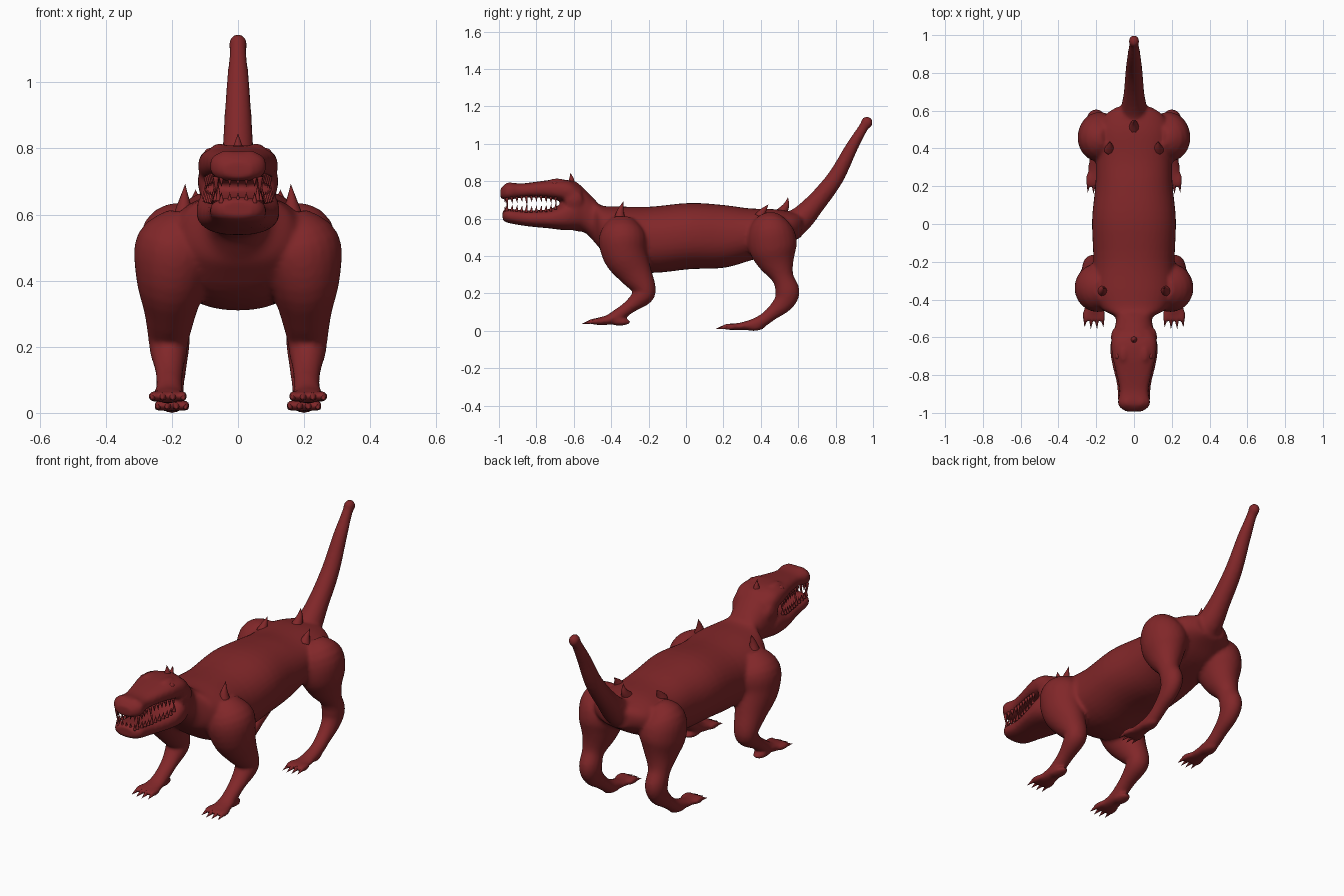
import bpy
import bmesh
import math
from mathutils import Vector, Matrix

default = bpy.data.objects.get("Cube")
if default:
    bpy.data.objects.remove(default, do_unlink=True)

# One hide colour for the whole creature
HIDE = (0.22, 0.02, 0.022, 1.0)
hide = bpy.data.materials.new("dark red hide")
hide.use_nodes = True
hide.diffuse_color = HIDE
bsdf = hide.node_tree.nodes["Principled BSDF"]
bsdf.inputs["Base Color"].default_value = HIDE
bsdf.inputs["Roughness"].default_value = 0.7


def catmull(p0, p1, p2, p3, t):
    """Smooth blend between two neighbouring section rows."""
    return [0.5 * (2 * b + (c - a) * t + (2 * a - 5 * b + 4 * c - d) * t * t
                   + (3 * b - a - 3 * c + d) * t ** 3)
            for a, b, c, d in zip(p0, p1, p2, p3)]


def loft(bm, rows, axis=None, power=2.0, steps=4, sides=20):
    """Skin rows of (x, y, z, half width, half depth) into a closed tube."""
    dense = []
    last = len(rows) - 1
    for i in range(last):
        quad = [rows[max(i - 1, 0)], rows[i], rows[i + 1], rows[min(i + 2, last)]]
        dense += [catmull(*quad, k / steps) for k in range(steps)]
    dense.append(list(rows[-1]))
    centres = [Vector(r[:3]) for r in dense]
    rings = []
    for i, row in enumerate(dense):
        ahead = centres[min(i + 1, len(dense) - 1)] - centres[max(i - 1, 0)]
        tangent = Vector(axis) if axis else ahead.normalized()
        normal = tangent.cross(Vector((1, 0, 0))).normalized()
        side = normal.cross(tangent)
        ring = []
        for k in range(sides):
            c, s = math.cos(math.tau * k / sides), math.sin(math.tau * k / sides)
            u = math.copysign(abs(c) ** (2 / power), c) * max(row[3], 0.0005)
            v = math.copysign(abs(s) ** (2 / power), s) * max(row[4], 0.0005)
            ring.append(bm.verts.new(centres[i] + side * u + normal * v))
        rings.append(ring)
    for a, b in zip(rings, rings[1:]):
        for k in range(sides):
            n = (k + 1) % sides
            bm.faces.new((a[k], a[n], b[n], b[k]))
    bm.faces.new(rings[0][::-1])
    bm.faces.new(rings[-1])


def along_y(rows):
    """Rows of (y, z, half width, half height) on the centre line."""
    return [(0, *r) for r in rows]


def blob(bm, centre, size):
    m = Matrix.Translation(centre) @ Matrix.Diagonal((*size, 1))
    bmesh.ops.create_uvsphere(bm, u_segments=16, v_segments=10, radius=1, matrix=m)


def spike(bm, base, tip, radius, bend=0.0):
    """Tapered spike whose middle bows along y."""
    base, tip = Vector(base), Vector(tip)
    mid = base.lerp(tip, 0.5) + Vector((0, bend, 0))
    loft(bm, [(*base, radius, radius), (*mid, radius * 0.5, radius * 0.55),
              (*tip, 0, 0)], steps=4, sides=10)


def finish(name, bm):
    bmesh.ops.recalc_face_normals(bm, faces=bm.faces[:])
    for f in bm.faces:
        f.smooth = True
    mesh = bpy.data.meshes.new(name)
    bm.to_mesh(mesh)
    bm.free()
    mesh.materials.append(hide)
    obj = bpy.data.objects.new(name, mesh)
    bpy.context.collection.objects.link(obj)
    return obj


ALONG = (0, 1, 0)
body = bmesh.new()
claws = bmesh.new()

# Skull, neck, barrel and rump
loft(body, along_y([
    (-0.65, 0.68, 0.09, 0.085), (-0.6, 0.67, 0.115, 0.132), (-0.54, 0.64, 0.1, 0.115),
    (-0.49, 0.59, 0.1, 0.115), (-0.45, 0.55, 0.17, 0.12), (-0.35, 0.505, 0.22, 0.16),
    (-0.19, 0.487, 0.215, 0.177), (0.02, 0.507, 0.222, 0.177), (0.2, 0.505, 0.205, 0.168),
    (0.34, 0.515, 0.2, 0.14), (0.48, 0.535, 0.2, 0.115), (0.57, 0.555, 0.16, 0.08),
    (0.62, 0.565, 0.09, 0.06)]), ALONG, 2.25, sides=40)

# Upper jaw with snout, brow bulges and nostrils
upper = [(-0.992, 0.735, 0.045, 0.024), (-0.955, 0.746, 0.085, 0.046),
         (-0.88, 0.75, 0.076, 0.038), (-0.78, 0.756, 0.096, 0.044),
         (-0.7, 0.755, 0.115, 0.054), (-0.62, 0.742, 0.12, 0.062), (-0.56, 0.7, 0.1, 0.07)]
loft(body, along_y(upper), ALONG, 2.7, sides=32)
# Lower jaw
lower = [(-0.98, 0.617, 0.05, 0.026), (-0.95, 0.615, 0.082, 0.038),
         (-0.85, 0.602, 0.09, 0.042), (-0.73, 0.6, 0.118, 0.052),
         (-0.64, 0.614, 0.125, 0.076), (-0.56, 0.622, 0.1, 0.08)]
loft(body, along_y(lower), ALONG, 2.5, sides=32)

# Tail with a rounded tip
loft(body, [(0, 0.5, 0.56, 0.1, 0.08), (0, 0.59, 0.58, 0.075, 0.072),
            (0, 0.69, 0.68, 0.055, 0.055), (0, 0.8, 0.82, 0.046, 0.045),
            (0, 0.885, 0.98, 0.036, 0.034), (0, 0.95, 1.09, 0.026, 0.026),
            (0, 0.965, 1.115, 0.027, 0.03)])
blob(body, (0, 0.967, 1.114), (0.029, 0.033, 0.033))

# Legs as (x, y, z, half width, half depth), listed from the hip down to the paw
FRONT = [(0.15, -0.34, 0.59, 0.06, 0.07), (0.185, -0.34, 0.51, 0.122, 0.125),
         (0.2, -0.325, 0.41, 0.11, 0.12), (0.205, -0.27, 0.31, 0.08, 0.09),
         (0.21, -0.22, 0.225, 0.062, 0.06), (0.21, -0.235, 0.185, 0.056, 0.055),
         (0.208, -0.3, 0.13, 0.043, 0.036), (0.208, -0.37, 0.08, 0.04, 0.034),
         (0.21, -0.42, 0.058, 0.046, 0.026), (0.212, -0.475, 0.05, 0.054, 0.02)]
HIND = [(0.13, 0.46, 0.6, 0.06, 0.06), (0.17, 0.455, 0.54, 0.118, 0.12),
        (0.185, 0.465, 0.45, 0.112, 0.13), (0.19, 0.485, 0.37, 0.085, 0.1),
        (0.2, 0.518, 0.285, 0.056, 0.058), (0.2, 0.542, 0.21, 0.054, 0.066),
        (0.2, 0.52, 0.15, 0.046, 0.054), (0.2, 0.455, 0.09, 0.038, 0.036),
        (0.2, 0.39, 0.045, 0.036, 0.033), (0.2, 0.3, 0.025, 0.042, 0.021),
        (0.2, 0.24, 0.022, 0.048, 0.017)]

for s in (-1, 1):
    for leg in (FRONT, HIND):
        loft(body, [(s * r[0], *r[1:]) for r in leg], sides=24)
        # Heel, toes and claws
        x, y, z, half, thick = leg[-1]
        blob(body, (s * x, y + 0.12, z - 0.002), (0.036, 0.06, 0.02))
        for k in (-1, -0.33, 0.33, 1):
            tx = s * x + k * half * 0.82
            reach = y - 0.035 + abs(k) * 0.012
            blob(body, (tx, y - 0.008, z), (0.015, 0.045, 0.018))
            spike(claws, (tx, reach, z), (tx + k * 0.006, reach - 0.05, z - 0.012), 0.012)
    # Brow ridge and nostril bumps
    blob(body, (s * 0.055, -0.69, 0.795), (0.026, 0.05, 0.021))
    blob(body, (s * 0.035, -0.945, 0.782), (0.02, 0.022, 0.014))
    blob(body, (s * 0.1, -0.6, 0.7), (0.022, 0.05, 0.05))

# Fuse the lofts into one smooth skin
skin = finish("body", body)
fuse = skin.modifiers.new("fuse", 'REMESH')
fuse.mode = 'VOXEL'
fuse.voxel_size = 0.01
fuse.use_smooth_shade = True
relax = skin.modifiers.new("relax", 'SMOOTH')
relax.factor = 0.5
relax.iterations = 5
finish("claws", claws)


def edge_at(rows, y):
    """Jaw (centre height, half width, half height) at position y."""
    for a, b in zip(rows, rows[1:]):
        if a[0] <= y <= b[0]:
            t = (y - a[0]) / (b[0] - a[0])
            return [p + (q - p) * t for p, q in zip(a[1:], b[1:])]


# Teeth along both jaws, with longer fangs near the snout
for name, rows, way in (("upper_teeth", upper, -1), ("lower_teeth", lower, 1)):
    teeth = bmesh.new()
    for i in range(11):
        y = -0.958 + i * 0.026
        z, half, high = edge_at(rows, y)
        length = 0.05 if i in (0, 4) else 0.03
        root = z + way * high * 0.72
        for s in (-1, 1):
            x = s * (half * 0.86 - 0.004)
            spike(teeth, (x, y, root), (x, y + 0.004, z + way * (high + length - 0.006)), 0.009)
    for x in (-0.05, -0.025, 0, 0.025, 0.05):
        z, half, high = edge_at(rows, -0.965)
        spike(teeth, (x, -0.965, z + way * high * 0.6),
              (x, -0.968, z + way * (high + 0.02)), 0.009)
    finish(name, teeth)

# Eyes under the brows
eyes = bmesh.new()
for s in (-1, 1):
    blob(eyes, (s * 0.085, -0.7, 0.787), (0.016, 0.018, 0.014))
finish("eyes", eyes)

# Spikes on the shoulders, hips, tail root and crown
spikes = bmesh.new()
for s in (-1, 1):
    spike(spikes, (s * 0.165, -0.355, 0.59), (s * 0.16, -0.335, 0.692), 0.034, -0.006)
    spike(spikes, (s * 0.128, 0.395, 0.61), (s * 0.128, 0.44, 0.675), 0.032, -0.004)
spike(spikes, (0, 0.5, 0.62), (0, 0.545, 0.715), 0.034, 0.012)
spike(spikes, (0, -0.615, 0.78), (0, -0.618, 0.845), 0.024, 0.004)
finish("back_spikes", spikes)
